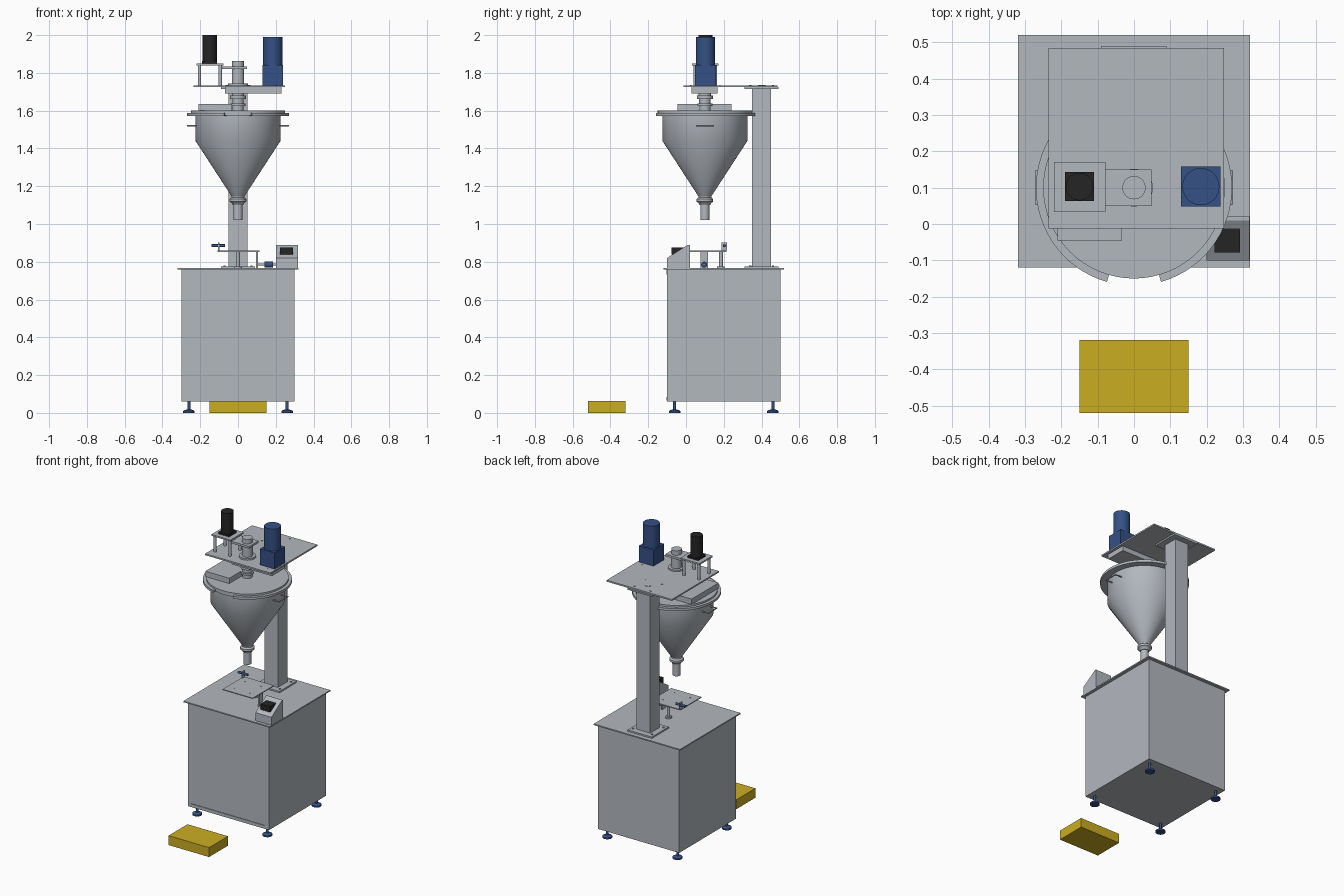
import bpy, bmesh, math
from mathutils import Matrix, Vector

cube = bpy.data.objects.get("Cube")
if cube:
    bpy.data.objects.remove(cube, do_unlink=True)


def material(name, rgb):
    m = bpy.data.materials.new(name)
    m.use_nodes = True
    m.diffuse_color = (*rgb, 1)
    m.node_tree.nodes["Principled BSDF"].inputs["Base Color"].default_value = (*rgb, 1)
    return m


STEEL = material("brushed steel", (0.45, 0.48, 0.52))
BLUE = material("motor blue", (0.035, 0.082, 0.235))
BLACK = material("motor black", (0.018, 0.018, 0.018))
YELLOW = material("pedal yellow", (0.60, 0.42, 0.016))


def finish(name, bm, mat, smooth=False):
    bmesh.ops.recalc_face_normals(bm, faces=bm.faces)
    mesh = bpy.data.meshes.new(name)
    bm.to_mesh(mesh)
    bm.free()
    mesh.materials.append(mat)
    ob = bpy.data.objects.new(name, mesh)
    bpy.context.collection.objects.link(ob)
    if smooth:
        bpy.ops.object.select_all(action='DESELECT')
        ob.select_set(True)
        bpy.context.view_layer.objects.active = ob
        bpy.ops.object.shade_smooth_by_angle(angle=math.radians(35))
    return ob


def box(name, mat, x, y, z):
    """Box from (min, max) pairs on each axis."""
    bm = bmesh.new()
    size = [b - a for a, b in (x, y, z)]
    mid = Vector([(a + b) / 2 for a, b in (x, y, z)])
    bmesh.ops.create_cube(bm, size=1, matrix=Matrix.Translation(mid) @ Matrix.Diagonal((*size, 1)))
    return finish(name, bm, mat)


def rod(name, mat, start, end, r, n=24):
    """Capped cylinder between two points."""
    a, b = Vector(start), Vector(end)
    turn = (b - a).to_track_quat('Z', 'Y').to_matrix().to_4x4()
    bm = bmesh.new()
    bmesh.ops.create_cone(bm, cap_ends=True, segments=n, radius1=r, radius2=r,
                          depth=(b - a).length, matrix=Matrix.Translation((a + b) / 2) @ turn)
    return finish(name, bm, mat, True)


def lathe(name, mat, profile, x, y, start=0, sweep=360, n=64):
    """Spin a closed (radius, height) outline about a vertical axis."""
    bm = bmesh.new()
    verts = [bm.verts.new((r, 0, z)) for r, z in profile]
    face = bm.faces.new(verts)
    full = sweep == 360
    bmesh.ops.rotate(bm, verts=verts, matrix=Matrix.Rotation(math.radians(start), 3, 'Z'))
    geom = [face] if not full else list(face.edges)
    if full:
        bmesh.ops.delete(bm, geom=[face], context='FACES_ONLY')
    else:
        cap = face.copy()
    bmesh.ops.spin(bm, geom=geom, axis=(0, 0, 1), cent=(0, 0, 0), steps=n, angle=math.radians(sweep))
    bmesh.ops.remove_doubles(bm, verts=bm.verts, dist=1e-5)
    bmesh.ops.translate(bm, verts=bm.verts, vec=(x, y, 0))
    return finish(name, bm, mat, True)


# Cabinet with overhanging top and front door strips
box("cabinet", STEEL, (-0.30, 0.30), (-0.10, 0.50), (0.06, 0.76))
box("cabinet_top", STEEL, (-0.32, 0.32), (-0.12, 0.52), (0.758, 0.766))
box("door_top_strip", STEEL, (-0.275, 0.275), (-0.104, -0.10), (0.732, 0.758))
box("door_bottom_strip", STEEL, (-0.275, 0.275), (-0.104, -0.10), (0.065, 0.084))

# Levelling feet
for x in (-0.26, 0.26):
    for y in (-0.06, 0.46):
        lathe("levelling_foot", BLUE, [(0, 0), (0.03, 0), (0.03, 0.01), (0.02, 0.016),
              (0.008, 0.018), (0.008, 0.062), (0, 0.062)], x, y, n=24)

box("foot_pedal", YELLOW, (-0.15, 0.15), (-0.52, -0.32), (0, 0.063))

# Column, flanges and head plate
box("column", STEEL, (-0.05, 0.05), (0.35, 0.45), (0.766, 1.724))
for name, z in (("column_base", 0.766), ("column_cap", 1.714)):
    box(name, STEEL, (-0.09, 0.09), (0.31, 0.49), (z, z + 0.01))
box("head_plate", STEEL, (-0.235, 0.248), (-0.012, 0.485), (1.724, 1.734))
rod("cable_hole_cover", STEEL, (0, 0.40, 1.73), (0, 0.40, 1.736), 0.02)
for x in (-0.06, 0.06):
    for y in (0.34, 0.46):
        rod("column_bolt", STEEL, (x, y, 1.73), (x, y, 1.737), 0.006, 12)
        rod("base_bolt", STEEL, (x * 1.2, y, 0.77), (x * 1.2, y, 0.781), 0.006, 12)
for x in (-0.06, 0.20):
    for y in (0.025, 0.18):
        rod("cover_screw", STEEL, (x, y, 1.73), (x, y, 1.736), 0.003, 8)

# Hopper with cone, collar and spout
CY = 0.10
lathe("hopper", STEEL, [(0, 1.14), (0.03, 1.14), (0.225, 1.44), (0.225, 1.58), (0, 1.58)], 0, CY)
lathe("outlet_collar", STEEL, [(0, 1.10), (0.028, 1.10), (0.034, 1.112), (0.044, 1.118),
      (0.044, 1.132), (0.034, 1.14), (0.034, 1.15), (0, 1.15)], 0, CY, n=32)
rod("spout", STEEL, (0, CY, 1.02), (0, CY, 1.11), 0.024, 32)
lathe("hopper_rim", STEEL, [(0.22, 1.572), (0.27, 1.572), (0.27, 1.588), (0.22, 1.588)],
      0, CY, start=-74, sweep=328)
lathe("hopper_lid", STEEL, [(0, 1.575), (0.25, 1.575), (0.25, 1.60), (0, 1.60)], 0, CY)
box("lid_hatch", STEEL, (-0.21, -0.033), (-0.045, 0.24), (1.60, 1.636))

# Side handles
for s in (-1, 1):
    rod("handle_grip", STEEL, (s * 0.267, 0.052, 1.52), (s * 0.267, 0.148, 1.52), 0.004, 12)
    for y in (0.056, 0.144):
        rod("handle_arm", STEEL, (s * 0.215, y, 1.52), (s * 0.267, y, 1.52), 0.004, 12)

# Auger drive: belt cover, shaft housing, bearing bridge
box("belt_cover", STEEL, (-0.07, 0.23), (0.03, 0.168), (1.692, 1.724))
lathe("shaft_housing", STEEL, [(0, 1.60), (0.03, 1.60), (0.03, 1.625), (0.04, 1.625), (0.04, 1.637),
      (0.03, 1.637), (0.03, 1.662), (0.042, 1.662), (0.042, 1.68), (0.033, 1.68), (0.033, 1.695),
      (0, 1.695)], 0, CY, n=32)
lathe("shaft_hub", STEEL, [(0, 1.734), (0.052, 1.734), (0.052, 1.745), (0.033, 1.745),
      (0.033, 1.822), (0, 1.822)], 0, CY, n=32)
box("bearing_bridge", STEEL, (-0.085, 0.048), (0.05, 0.15), (1.82, 1.834))
rod("shaft_cap", STEEL, (0, CY, 1.834), (0, CY, 1.864), 0.032, 32)

# Mixer motor on its four legged stand
box("motor_stand_plate", STEEL, (-0.22, -0.078), (0.033, 0.171), (1.84, 1.85))
for x in (-0.204, -0.094):
    for y in (0.049, 0.155):
        rod("motor_stand_leg", STEEL, (x, y, 1.734), (x, y, 1.84), 0.009, 16)
box("mixer_motor_flange", BLACK, (-0.19, -0.11), (0.063, 0.143), (1.85, 1.862))
rod("mixer_motor", BLACK, (-0.15, 0.103, 1.86), (-0.15, 0.103, 2.0), 0.038, 32)

# Auger motor on its gearbox
box("auger_gearbox", BLUE, (0.13, 0.238), (0.048, 0.158), (1.734, 1.842))
rod("auger_motor", BLUE, (0.184, 0.103, 1.84), (0.184, 0.103, 1.99), 0.051, 40)

# Container table with posts, bracket and clamp knobs
box("container_table", STEEL, (-0.108, 0.115), (-0.008, 0.215), (0.853, 0.859))
rod("table_post", STEEL, (0, 0.185, 0.766), (0, 0.185, 0.853), 0.01, 16)
rod("post_foot", STEEL, (0, 0.185, 0.766), (0, 0.185, 0.776), 0.02, 16)
box("table_bracket", STEEL, (0.095, 0.105), (0.076, 0.116), (0.766, 0.853))
rod("lower_knob", BLUE, (0.14, 0.096, 0.785), (0.185, 0.096, 0.785), 0.016, 16)
rod("lower_knob_stem", STEEL, (0.10, 0.096, 0.785), (0.20, 0.096, 0.785), 0.006, 12)
box("stop_bracket", STEEL, (-0.105, -0.099), (0.188, 0.218), (0.859, 0.902))
rod("upper_knob", BLUE, (-0.14, 0.203, 0.885), (-0.068, 0.203, 0.885), 0.008, 16)
for x in (-0.06, 0.06):
    for y in (0.04, 0.16):
        rod("table_screw", STEEL, (x, y, 0.858), (x, y, 0.861), 0.004, 8)

# Control box with a sloped top and black screen
bm = bmesh.new()
side = [bm.verts.new((0.20, y, z)) for y, z in
        ((-0.10, 0.766), (0.02, 0.766), (0.02, 0.89), (0.01, 0.89), (-0.10, 0.82))]
ext = bmesh.ops.extrude_face_region(bm, geom=[bm.faces.new(side)], use_keep_orig=True)
bmesh.ops.translate(bm, vec=(0.118, 0, 0),
                    verts=[v for v in ext["geom"] if isinstance(v, bmesh.types.BMVert)])
finish("control_box", bm, STEEL)
box("control_screen", BLACK, (0.222, 0.292), (-0.078, -0.012), (0.838, 0.876))
